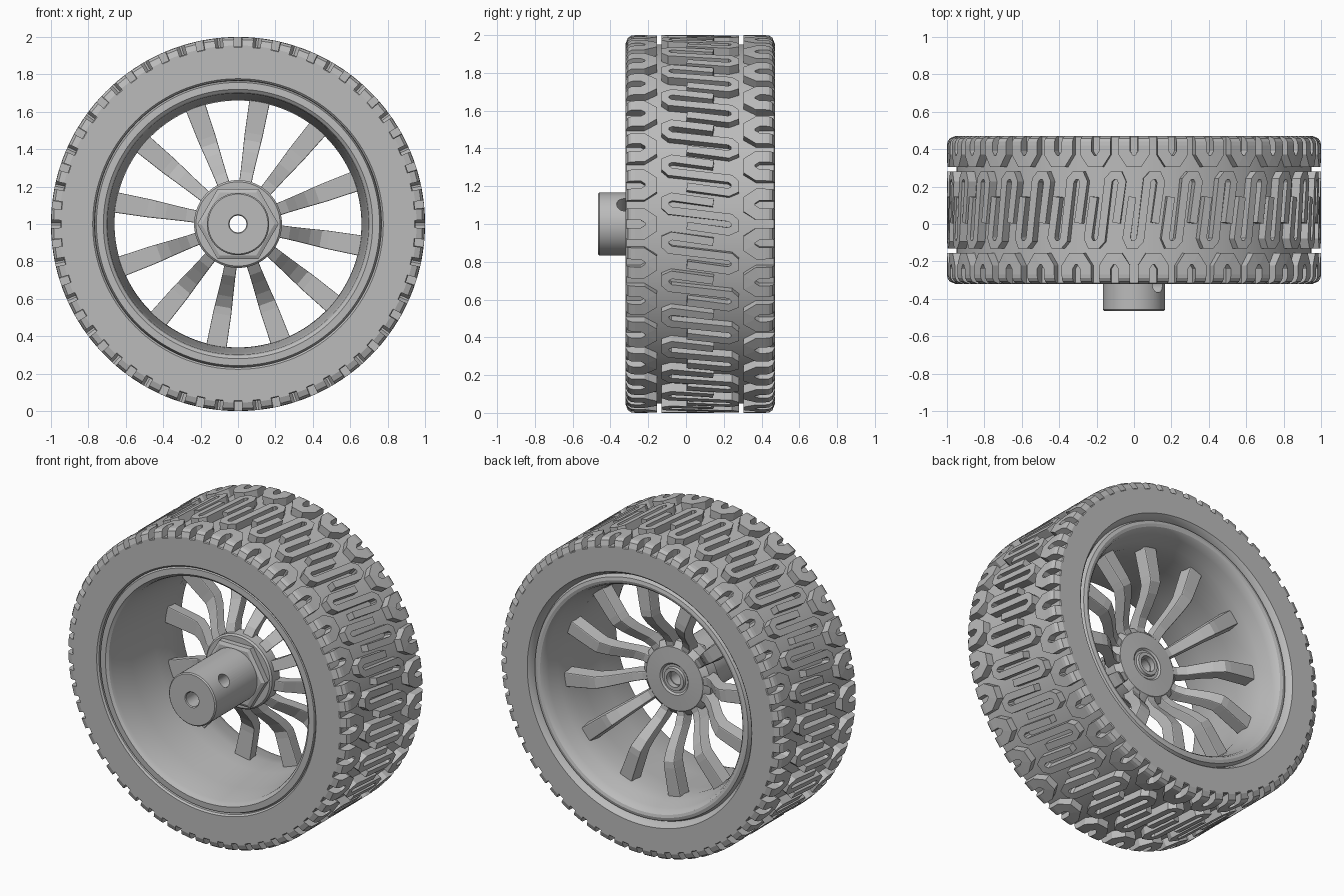
import bpy
import bmesh
from math import cos, sin, pi, radians
from mathutils import Vector, Matrix

if "Cube" in bpy.data.objects:
    bpy.data.objects.remove(bpy.data.objects["Cube"], do_unlink=True)

grey = bpy.data.materials.new("plain grey")
grey.use_nodes = True
grey.diffuse_color = (0.5, 0.5, 0.5, 1)
grey.node_tree.nodes["Principled BSDF"].inputs["Base Color"].default_value = (0.5, 0.5, 0.5, 1)

FRONT, BACK = -0.32, 0.47      # tyre faces along the axle
BASE, OUTER = 0.95, 1.0        # groove floor and tread radius
PERIODS = 30                   # tread repeats around the tyre


def wheel_point(r, angle, y):
    return Vector((r * cos(angle), y, 1 + r * sin(angle)))


def finish(name, bm, smooth=None):
    bmesh.ops.recalc_face_normals(bm, faces=bm.faces)
    mesh = bpy.data.meshes.new(name)
    bm.to_mesh(mesh)
    bm.free()
    mesh.materials.append(grey)
    if smooth:
        mesh.shade_smooth()
        mesh.set_sharp_from_angle(angle=radians(smooth))
    obj = bpy.data.objects.new(name, mesh)
    bpy.context.collection.objects.link(obj)
    return obj


def lathe(name, profile, n=128, smooth=30):
    """Turn a closed (radius, y) profile around the axle."""
    bm = bmesh.new()
    rings = [[bm.verts.new(wheel_point(r, 2 * pi * i / n, y)) for r, y in profile]
             for i in range(n)]
    for i, ring in enumerate(rings):
        after = rings[(i + 1) % n]
        for j in range(len(profile)):
            k = (j + 1) % len(profile)
            bm.faces.new((ring[j], ring[k], after[k], after[j]))
    return finish(name, bm, smooth)


def bridge(bm, sections):
    """Skin a row of four-cornered sections into a capped bar."""
    rows = [[bm.verts.new(p) for p in s] for s in sections]
    for a, b in zip(rows, rows[1:]):
        for j in range(4):
            k = (j + 1) % 4
            bm.faces.new((a[j], a[k], b[k], b[j]))
    bm.faces.new(rows[0])
    bm.faces.new(rows[-1][::-1])


def crown(y):
    """Tread radius, rounded off at both shoulders."""
    edge = max(0, 0.045 - min(y - FRONT, BACK - y))
    return OUTER - 0.045 + (0.045 ** 2 - edge ** 2) ** 0.5


def band_sides(path, width):
    """Mitred left and right offsets of a 2D path."""
    pts = [Vector(p) for p in path]
    sides = []
    for i, p in enumerate(pts):
        d0 = (p - pts[max(i - 1, 0)]).normalized()
        d1 = (pts[min(i + 1, len(pts) - 1)] - p).normalized()
        tangent = (d0 + d1).normalized()
        normal = Vector((-tangent.y, tangent.x))
        ref = d1 if d1.length else d0
        off = normal * (width / 2 / max(0.5, tangent.dot(ref)))
        sides.append((p + off, p - off))
    return sides


def tread(name, path, width, phase=0.0):
    """Repeat a raised band, given as (y, arc) points, around the tyre."""
    bm = bmesh.new()
    sides = band_sides(path, width)
    for i in range(PERIODS):
        turn = 2 * pi * (i + phase) / PERIODS
        sections = []
        for a, b in sides:
            sections.append([wheel_point(r, turn + p.y, p.x) for p, r in
                             ((a, BASE - 0.01), (a, crown(a.x)),
                              (b, crown(b.x)), (b, BASE - 0.01))])
        bridge(bm, sections)
    return finish(name, bm)


# Tyre carcass with flat side walls
lathe("tyre", [(0.765, -0.27), (0.767, -0.31), (0.777, FRONT), (0.945, FRONT),
               (BASE, -0.315), (BASE, 0.465), (0.945, BACK), (0.795, BACK),
               (0.785, 0.46), (0.765, 0.42)])

# Shoulder lugs: arches that open towards the side walls
half = [(0, 0.052), (0.012, 0.052), (0.03, 0.052), (0.05, 0.052),
        (0.09, 0.052), (0.135, 0.022)]
arch = half + [(v, -a) for v, a in reversed(half)]
tread("front_shoulder_lugs", [(FRONT + v, a) for v, a in arch], 0.062)
tread("back_shoulder_lugs", [(BACK - v, a) for v, a in arch], 0.062, 0.5)

# Centre lugs: folded S bands, slightly skewed
turn_half = [(0.07, 0.07), (-0.15, 0.075), (-0.185, 0.055), (-0.185, 0.02), (-0.16, 0.0)]
snake = turn_half + [(-y, -a) for y, a in reversed(turn_half)]
tread("centre_lugs", [(0.075 + y, a - 0.12 * y) for y, a in snake], 0.042, 0.25)

# Rim: front lip, tapering barrel, rounded back lip
lathe("rim", [(0.77, -0.28), (0.757, -0.31), (0.72, -0.312), (0.705, -0.30),
              (0.698, -0.28), (0.685, -0.10), (0.668, 0.12), (0.66, 0.25),
              (0.675, 0.33), (0.695, 0.40), (0.705, 0.435), (0.718, 0.45),
              (0.735, 0.455), (0.755, 0.45), (0.765, 0.43), (0.775, 0.40),
              (0.775, -0.25)])

# Bent spokes
spokes = bmesh.new()
spine = [(0.14, 0.065, 0.065), (0.23, 0.075, 0.068), (0.28, 0.105, 0.072),
         (0.33, 0.155, 0.078), (0.39, 0.21, 0.086), (0.45, 0.248, 0.095),
         (0.49, 0.25, 0.1), (0.675, 0.245, 0.112)]
for i in range(12):
    a = radians(20 + 30 * i)
    out, side = Vector((cos(a), 0, sin(a))), Vector((-sin(a), 0, cos(a)))
    sections = []
    for r, y, w in spine:
        c = out * r + Vector((0, y, 1))
        sections.append([c + side * s * w / 2 + Vector((0, d, 0)) for s, d in
                         ((-1, -0.04), (1, -0.04), (0.8, 0.04), (-0.8, 0.04))])
    bridge(spokes, sections)
spoke_obj = finish("spokes", spokes)
bevel = spoke_obj.modifiers.new("soft edges", "BEVEL")
bevel.width = 0.006
bevel.segments = 2
bevel.limit_method = "ANGLE"
bevel.angle_limit = radians(50)

# Hub: collar with back face, hexagon, and axle sleeve
lathe("hub_collar", [(0.06, 0.0), (0.225, 0.0), (0.235, 0.01), (0.235, 0.085),
                     (0.2, 0.115), (0.1, 0.12), (0.09, 0.11), (0.075, 0.11),
                     (0.07, 0.125), (0.05, 0.125), (0.05, 0.09), (0.06, 0.08)], 64)
lathe("hub_hexagon", [(0.1, 0.01), (0.1, -0.045), (0.195, -0.045), (0.217, -0.035),
                      (0.217, 0.01)], 6, None)
sleeve = lathe("axle_sleeve", [(0.045, 0.09), (0.045, -0.46), (0.05, -0.465),
                               (0.16, -0.465), (0.167, -0.458), (0.167, 0.06),
                               (0.1, 0.09)], 64)

# Set screw hole through one wall of the sleeve
cut = bmesh.new()
aim = Vector((cos(radians(39)), 0, sin(radians(39))))
place = Matrix.Translation(Vector((0, -0.325, 1)) + aim * 0.14)
bmesh.ops.create_cone(cut, cap_ends=True, segments=32, radius1=0.042, radius2=0.042,
                      depth=0.24, matrix=place @ aim.to_track_quat("Z", "Y").to_matrix().to_4x4())
cutter = finish("screw_hole_cutter", cut)
cutter.hide_render = True
hole = sleeve.modifiers.new("screw hole", "BOOLEAN")
hole.operation = "DIFFERENCE"
hole.solver = "EXACT"
hole.object = cutter
bpy.context.view_layer.objects.active = sleeve
bpy.ops.object.modifier_apply(modifier=hole.name)
bpy.data.objects.remove(cutter, do_unlink=True)
sleeve.data.set_sharp_from_angle(angle=radians(30))
